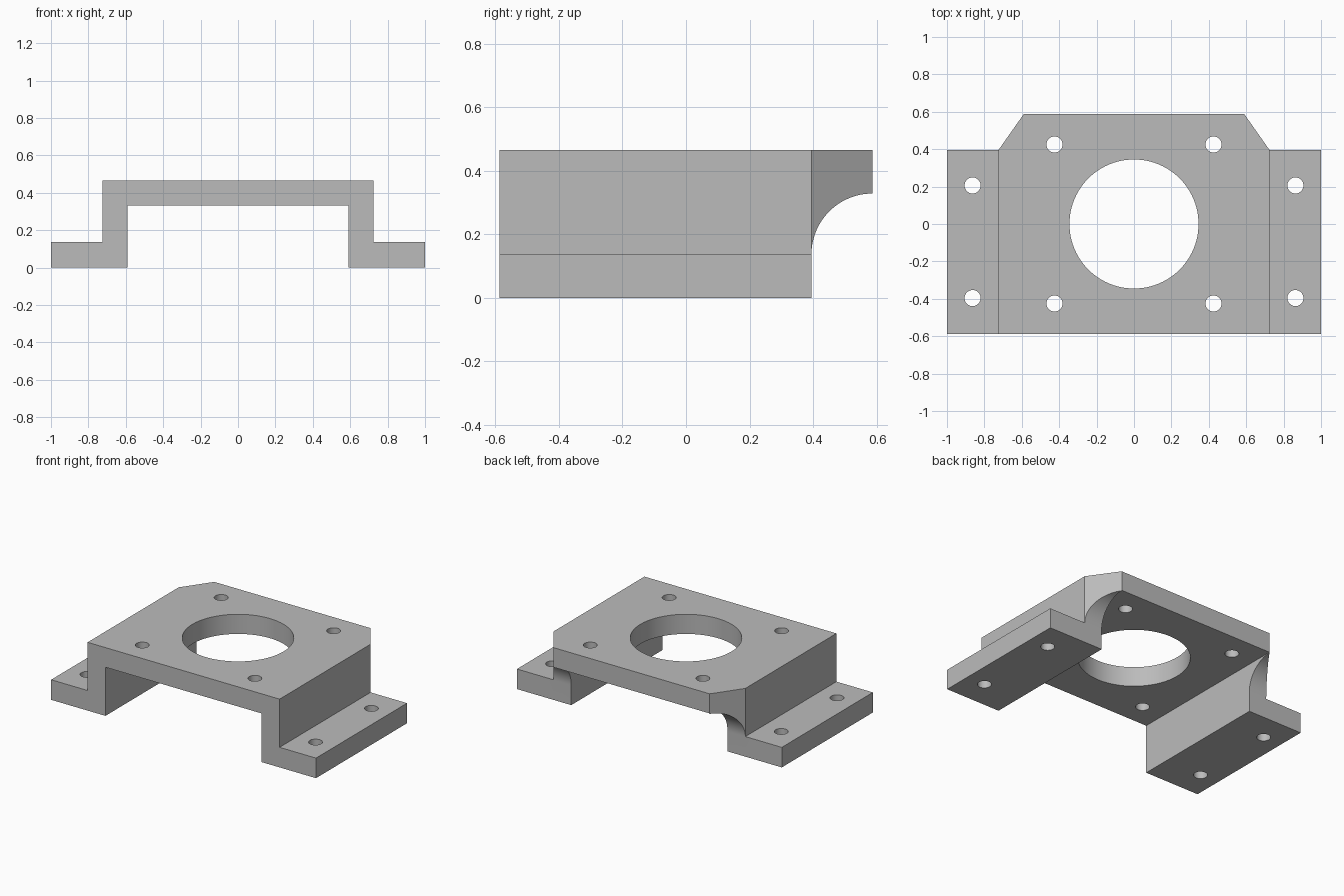
import bpy, bmesh, math
from mathutils import Vector

cube = bpy.data.objects.get("Cube")
if cube:
    bpy.data.objects.remove(cube, do_unlink=True)

HALF_DEPTH, FOOT_BACK = 0.587, 0.395
FOOT_TOP, PLATE_BOTTOM, PLATE_TOP = 0.137, 0.332, 0.466
INNER, OUTER = 0.59, 0.725

grey = bpy.data.materials.new("plain grey")
grey.use_nodes = True
grey.diffuse_color = (0.5, 0.5, 0.5, 1)
grey.node_tree.nodes["Principled BSDF"].inputs["Base Color"].default_value = (0.5, 0.5, 0.5, 1)


def prism(name, outline, sweep):
    """Extrude a closed 3D outline along a vector."""
    bm = bmesh.new()
    face = bm.faces.new([bm.verts.new(p) for p in outline])
    made = bmesh.ops.extrude_face_region(bm, geom=[face])["geom"]
    verts = [v for v in made if isinstance(v, bmesh.types.BMVert)]
    bmesh.ops.translate(bm, vec=Vector(sweep), verts=verts)
    bmesh.ops.recalc_face_normals(bm, faces=bm.faces)
    mesh = bpy.data.meshes.new(name)
    bm.to_mesh(mesh)
    bm.free()
    obj = bpy.data.objects.new(name, mesh)
    bpy.context.collection.objects.link(obj)
    mesh.materials.append(grey)
    return obj


def hole(name, x, y, radius, sides):
    ring = [(x + radius * math.cos(a), y + radius * math.sin(a), -0.1)
            for a in (math.tau * i / sides for i in range(sides))]
    return prism(name, ring, (0, 0, 1))


# Hat-shaped bracket section, swept front to back
half = [(INNER, PLATE_BOTTOM), (INNER, 0), (1, 0), (1, FOOT_TOP),
        (OUTER, FOOT_TOP), (OUTER, PLATE_TOP)]
section = half + [(-x, z) for x, z in reversed(half)]
bracket = prism("bracket", [(x, -HALF_DEPTH, z) for x, z in section], (0, 2 * HALF_DEPTH, 0))

cutters = [hole("centre_bore", 0, 0, 0.345, 96)]
radius = HALF_DEPTH - FOOT_BACK
for side in (-1, 1):
    # Bolt holes in the plate and the feet
    for y in (-0.425, 0.425):
        cutters.append(hole("plate_bolt_hole", side * 0.425, y, 0.043, 40))
    for y in (-0.396, 0.206):
        cutters.append(hole("foot_bolt_hole", side * 0.863, y, 0.043, 40))
    # Slanted back corners
    corner = [(OUTER, FOOT_BACK), (INNER, HALF_DEPTH), (INNER, 0.8), (1.2, 0.8), (1.2, FOOT_BACK)]
    cutters.append(prism("corner_cut", [(side * x, y, -0.1) for x, y in corner], (0, 0, 1)))
    # Rounded relief behind each leg
    arc = [(HALF_DEPTH - radius * math.cos(a), FOOT_TOP + radius * math.sin(a))
           for a in (math.pi / 2 * i / 24 for i in range(25))]
    relief = [(FOOT_BACK, -0.1)] + arc + [(0.8, FOOT_TOP + radius), (0.8, -0.1)]
    cutters.append(prism("leg_relief", [(side * 0.5, y, z) for y, z in relief], (side * 0.7, 0, 0)))

for cutter in cutters:
    cutter.hide_render = True
    cutter.hide_set(True)
    cut = bracket.modifiers.new(cutter.name, "BOOLEAN")
    cut.operation, cut.solver, cut.object = "DIFFERENCE", "EXACT", cutter

# Bake the cuts, then smooth only the round walls
bpy.context.view_layer.update()
graph = bpy.context.evaluated_depsgraph_get()
bracket_mesh = bpy.data.meshes.new_from_object(bracket.evaluated_get(graph))
bracket.modifiers.clear()
bracket.data = bracket_mesh
for cutter in cutters:
    bpy.data.objects.remove(cutter, do_unlink=True)
bpy.ops.object.select_all(action="DESELECT")
bracket.select_set(True)
bpy.context.view_layer.objects.active = bracket
bpy.ops.object.shade_smooth_by_angle(angle=math.radians(30))
